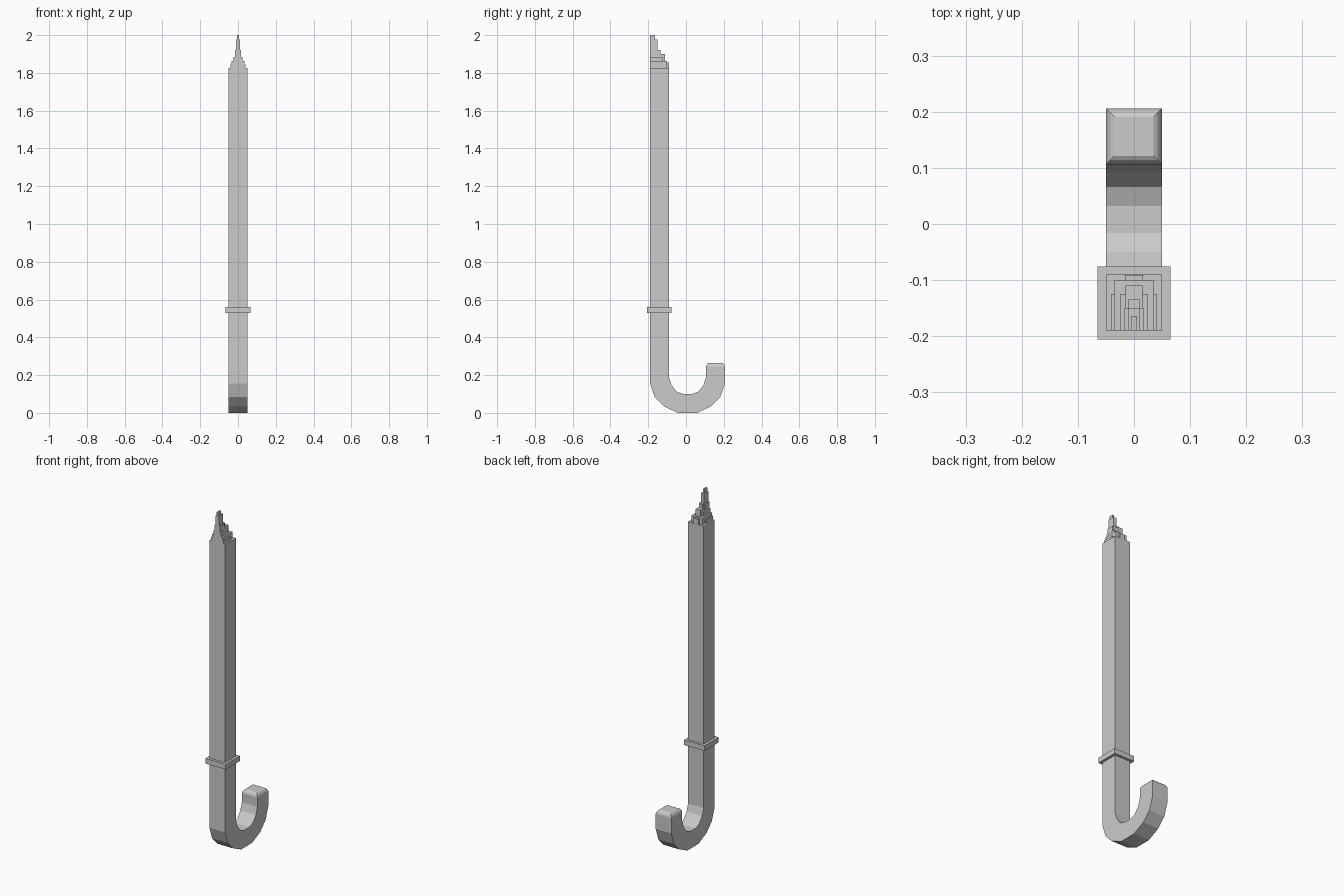
import bpy

if "Cube" in bpy.data.objects:
    bpy.data.objects.remove(bpy.data.objects["Cube"])

grey = bpy.data.materials.new("plain grey")
grey.diffuse_color = (0.6, 0.6, 0.6, 1)
grey.use_nodes = True
grey.node_tree.nodes["Principled BSDF"].inputs["Base Color"].default_value = grey.diffuse_color


def add_mesh(name, verts, faces):
    me = bpy.data.meshes.new(name)
    me.from_pydata(verts, [], faces)
    me.materials.append(grey)
    ob = bpy.data.objects.new(name, me)
    bpy.context.collection.objects.link(ob)
    return ob


def loft(name, rings):
    """Stack rectangles (half width, y0, y1, z) into a closed block."""
    verts, faces = [], [(3, 2, 1, 0)]
    for hx, y0, y1, z in rings:
        verts += [(-hx, y0, z), (hx, y0, z), (hx, y1, z), (-hx, y1, z)]
    for r in range(len(rings) - 1):
        for i in range(4):
            j = (i + 1) % 4
            faces.append((4*r + i, 4*r + j, 4*r + 4 + j, 4*r + 4 + i))
    n = len(verts)
    faces.append((n - 4, n - 3, n - 2, n - 1))
    return add_mesh(name, verts, faces)


W, FRONT, SHAFT_TOP, MID = 0.05, -0.19, 1.825, 0.008

# Square hook: half of each curve, mirrored about its middle
outer = [(-0.19, 0.155), (-0.166, 0.085), (-0.117, 0.035), (-0.043, 0.0)]
inner = [(-0.09, 0.19), (-0.077, 0.148), (-0.05, 0.113), (-0.016, 0.1)]


def full(half):
    return half + [(2 * MID - y, z) for y, z in reversed(half)]


# Shaft runs down, around the hook and up to the tail
path_out = [(FRONT, SHAFT_TOP)] + full(outer) + [(0.206, 0.245)]
path_in = [(-0.09, SHAFT_TOP)] + full(inner) + [(0.106, 0.245)]
n = len(path_out)
verts = []
for (ya, za), (yb, zb) in zip(path_out, path_in):
    verts += [(-W, ya, za), (W, ya, za), (W, yb, zb), (-W, yb, zb)]
faces = [(0, 1, 2, 3), (4*n - 1, 4*n - 2, 4*n - 3, 4*n - 4)]
for r in range(n - 1):
    for i in range(4):
        j = (i + 1) % 4
        faces.append((4*r + j, 4*r + i, 4*r + 4 + i, 4*r + 4 + j))
add_mesh("shaft_and_hook", verts, faces)

# Rounded tail cap
c = 0.156
loft("hook_tail_cap", [(h, c - h, c + h, z) for h, z in
                       ((0.05, 0.245), (0.0465, 0.254), (0.0415, 0.261), (0.035, 0.265))])

# Collar
loft("collar", [(0.065, -0.206, -0.076, z) for z in (0.53, 0.56)])

# Stepped point: half width, back edge, top height
steps = [(0.041, -0.125, 1.845), (0.035, -0.1, 1.862), (0.016, -0.091, 1.855),
         (0.025, -0.125, 1.885), (0.015, -0.11, 1.9), (0.017, -0.15, 1.922),
         (0.01, -0.135, 1.922), (0.01, -0.15, 1.978), (0.005, -0.164, 2.0)]
for k, (hx, back, top) in enumerate(steps):
    loft(f"point_step_{k + 1}", [(hx, FRONT, back, SHAFT_TOP - 0.002), (hx, FRONT, back, top)])
